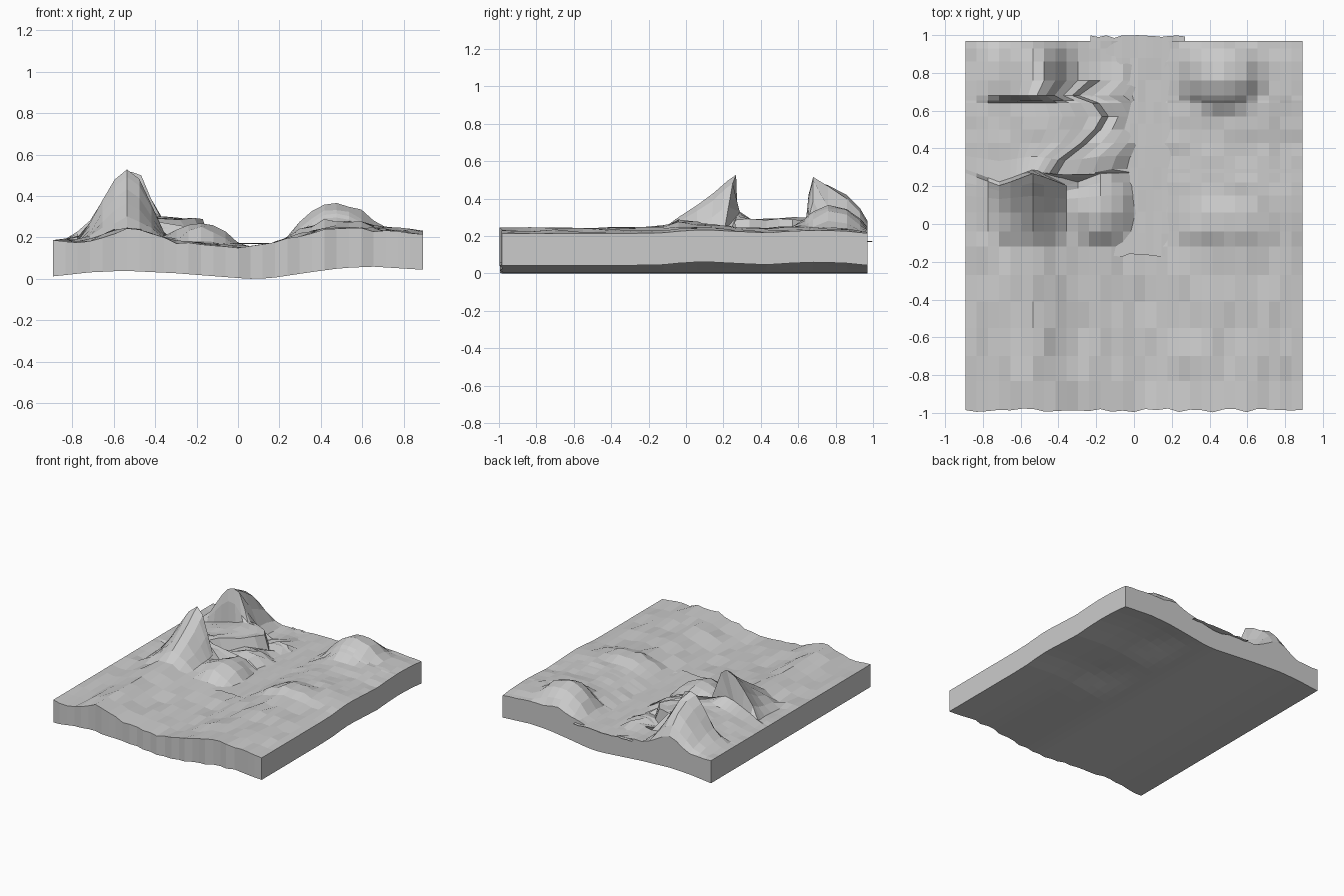
import bpy, bmesh, math, random

if "Cube" in bpy.data.objects:
    bpy.data.objects.remove(bpy.data.objects["Cube"])
random.seed(4)


def lerp(pts, t):
    """Piecewise linear profile lookup."""
    if t <= pts[0][0]:
        return pts[0][1]
    for (a, u), (b, v) in zip(pts, pts[1:]):
        if t <= b:
            return u + (v - u) * (t - a) / (b - a)
    return pts[-1][1]


# Cross-sections of the ground and underside along x
GROUND = [(-0.89, 0.19), (-0.72, 0.185), (-0.54, 0.25), (-0.4, 0.21), (-0.3, 0.18), (-0.05, 0.167),
          (0.05, 0.15), (0.19, 0.175), (0.3, 0.215), (0.42, 0.24), (0.65, 0.24), (0.89, 0.218)]
UNDER = [(-0.89, 0.015), (-0.72, 0.034), (-0.55, 0.042), (-0.3, 0.03), (0.05, 0.003), (0.15, 0.005),
         (0.35, 0.035), (0.5, 0.055), (0.65, 0.062), (0.89, 0.047)]
# Gentle lengthwise swell of the right-hand side
SWELL = [(-0.15, 0), (0, 0.015), (0.1, 0.019), (0.25, 0.011), (0.43, 0.003), (0.57, 0.012), (0.7, 0.017),
         (0.85, 0.012), (0.97, 0)]
# Mountains: x profile and y profile multiplied together
PEAKS = [
    ([(-0.77, 0), (-0.7, 0.11), (-0.6, 0.25), (-0.53, 0.285), (-0.47, 0.25), (-0.4, 0.11), (-0.34, 0)],
     [(-0.13, 0), (0.08, 0.45), (0.27, 1), (0.29, 0.3), (0.36, 0)]),
    ([(-0.84, 0), (-0.7, 0.11), (-0.6, 0.23), (-0.52, 0.28), (-0.46, 0.27), (-0.4, 0.12), (-0.34, 0)],
     [(0.64, 0.1), (0.655, 0.65), (0.68, 1), (0.76, 0.85), (0.86, 0.62), (0.93, 0.38), (0.97, 0.12)]),
]
# Rounded hills: centre x, y, half sizes, height
HILLS = [(0.46, 0.79, 0.23, 0.19, 0.11), (-0.17, 0.08, 0.19, 0.21, 0.095), (-0.16, 0.38, 0.16, 0.18, 0.07),
         (0.45, -0.02, 0.22, 0.13, 0.035), (-0.1, 0.68, 0.12, 0.15, 0.035)]
LEDGE_EDGE = [(0.28, -0.46), (0.36, -0.4), (0.43, -0.28), (0.5, -0.21), (0.57, -0.17), (0.64, -0.22), (0.7, -0.38)]
# How far each row of the front mountain's cliff bends forward at its flanks
CLIFF_BEND = [(0.06, 0), (0.15, 0.1), (0.22, 0.25), (0.27, 0.38), (0.29, 0.38), (0.36, 0.15), (0.43, 0)]


def relief(x, y):
    h = sum(lerp(px, x) * lerp(py, y) for px, py in PEAKS if y >= py[0][0])
    for cx, cy, rx, ry, k in HILLS:
        d = math.hypot((x - cx) / rx, (y - cy) / ry)
        h += k * (1 - min(d, 1) ** 2.5)
    return h


def swell(x, y):
    return lerp(SWELL, y) * max(0, min(1, (x - 0.2) / 0.25))


def top_height(x, y):
    z = lerp(GROUND, x) + relief(x, y) + swell(x, y)
    # Rock ledge joining the two mountains
    if 0.28 < y < 0.7 and x < lerp(LEDGE_EDGE, y) + 0.001:
        z = max(z, lerp([(-0.85, 0.19), (-0.7, 0.22), (-0.55, 0.27), (-0.4, 0.3), (-0.17, 0.29)], x))
    close_row = y in (0.27, 0.29, 0.655)
    if abs(x) < 0.88 and not close_row:
        z += random.uniform(-0.011, 0.011) * (1 if y < 0 else 0.6)
    return z


def under_height(x, y):
    return lerp(UNDER, x) + swell(x, y)


def make_object(name, bm):
    bmesh.ops.recalc_face_normals(bm, faces=bm.faces)
    me = bpy.data.meshes.new(name)
    bm.to_mesh(me)
    bm.free()
    ob = bpy.data.objects.new(name, me)
    bpy.context.collection.objects.link(ob)
    return ob


def sheet(bm, columns, ys, height):
    """Grid of vertices with quads between; columns(y) gives the x positions of a row."""
    rows = [[bm.verts.new((x, y, height(x, y))) for x in columns(y)] for y in ys]
    for r, s in zip(rows, rows[1:]):
        for i in range(len(r) - 1):
            bm.faces.new((r[i], r[i + 1], s[i + 1], s[i]))
    return rows


# Terrain block: sculpted top, curved underside, plain side walls
XS = [-0.893 + 1.786 * i / 30 for i in range(31)]
YS = [-0.985, -0.83, -0.7, -0.55, -0.41, -0.27, -0.12, -0.04, 0.06, 0.15, 0.22, 0.27, 0.29, 0.36,
      0.43, 0.5, 0.57, 0.64, 0.655, 0.68, 0.76, 0.86, 0.93, 0.97]


def snapped(y):
    """Bend one column of the grid so that it follows the rim of the ledge."""
    pull = 0.28 < y < 0.7
    if not pull:
        return XS
    e = lerp(LEDGE_EDGE, y)
    c = 11
    left, right = XS[4], XS[18]
    return [left + (e - left) * (i - 4) / (c - 4) if 4 <= i <= c else
            e + 0.035 + (right - e - 0.035) * (i - c - 1) / (17 - c) if c < i <= 18 else XS[i] for i in range(31)]


bm = bmesh.new()
top = sheet(bm, snapped, YS, top_height)
bottom = sheet(bm, lambda y: XS, YS, under_height)


def rim(rows):
    return rows[0] + [r[-1] for r in rows[1:]] + rows[-1][-2::-1] + [r[0] for r in rows[-2:0:-1]]


a, b = rim(top), rim(bottom)
for i in range(len(a)):
    k = (i + 1) % len(a)
    bm.faces.new((a[i], a[k], b[k], b[i]))
# Ragged front edge
for i in range(1, 30):
    dy = random.uniform(-0.013, 0.008)
    top[0][i].co.y += dy
    bottom[0][i].co.y += dy
# Cliff of the front mountain curves forward at both flanks
for row, y in zip(top, YS):
    for v in row:
        d = abs(v.co.x + 0.53)
        v.co.y -= lerp(CLIFF_BEND, y) * max(0, min(d, 0.2, 0.36 - d)) if y < 0.43 else 0
lowest = min(v.co.z for r in bottom for v in r)
bmesh.ops.translate(bm, verts=bm.verts, vec=(0, 0, -lowest))
make_object("terrain_block", bm)

# River surface lying in the valley and running past the back edge
bm = bmesh.new()
rxs = [-0.23 + 0.5 * i / 12 for i in range(13)]
rys = [-0.165 + 1.16 * j / 10 for j in range(11)]
water = sheet(bm, lambda y: rxs, rys, lambda x, y: 0.17 + random.uniform(-0.003, 0.003))
for v in water[-1]:
    v.co.y += random.uniform(-0.012, 0.005)
for v in water[0]:
    v.co.y += random.uniform(-0.01, 0.01)
make_object("river", bm)
